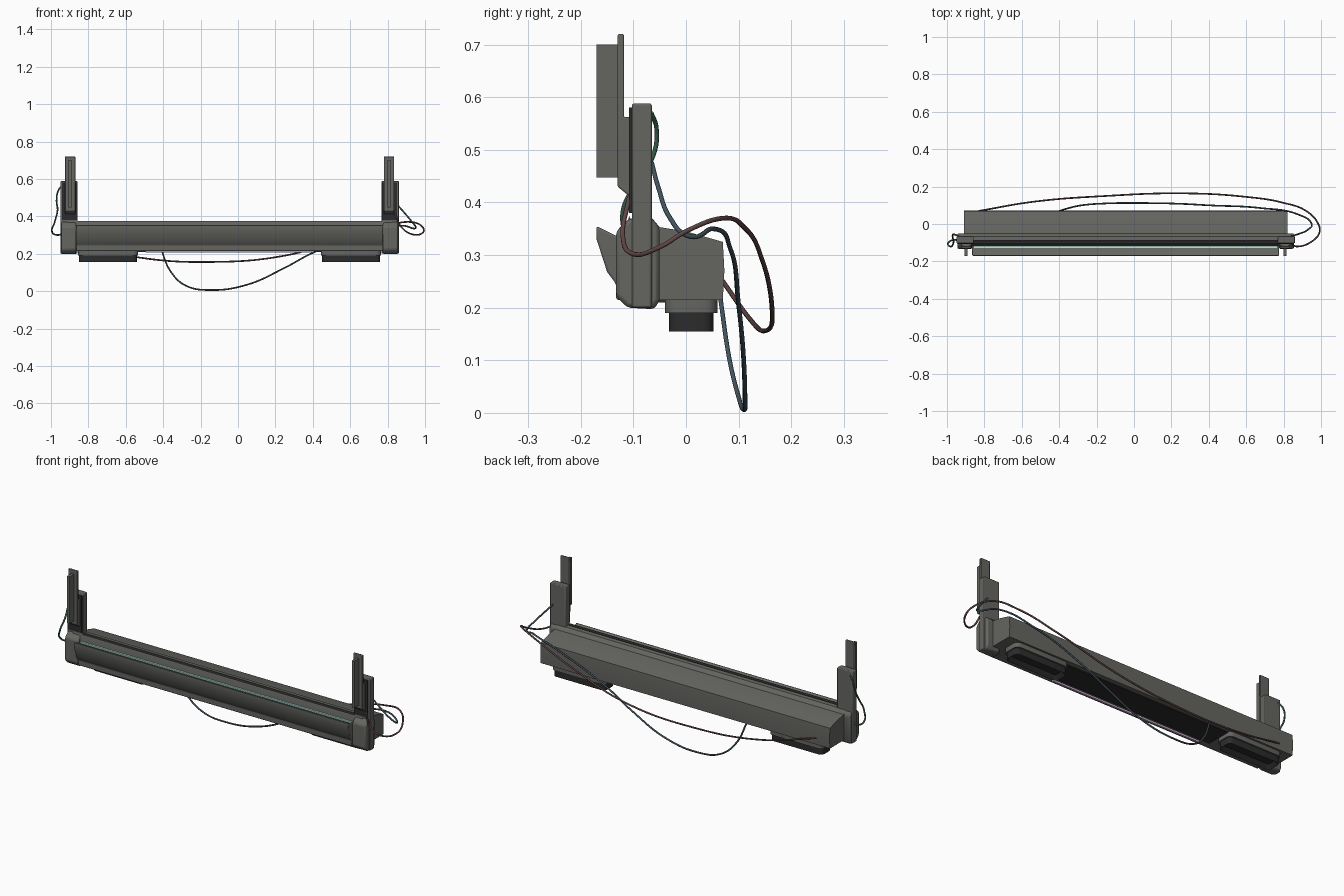
import bpy, bmesh
from mathutils import Vector

cube = bpy.data.objects.get("Cube")
if cube:
    bpy.data.objects.remove(cube, do_unlink=True)

CX = -0.045  # middle of the bar


def material(name, rgb):
    m = bpy.data.materials.new(name)
    m.use_nodes = True
    m.diffuse_color = (*rgb, 1)
    bsdf = next(n for n in m.node_tree.nodes if n.type == 'BSDF_PRINCIPLED')
    bsdf.inputs["Base Color"].default_value = (*rgb, 1)
    return m


GREY = material("warm grey", (0.13, 0.13, 0.12))
BLACK = material("soft black", (0.025, 0.025, 0.025))
CYAN = material("pale cyan", (0.5, 0.8, 0.75))
PINK = material("pale pink", (0.85, 0.6, 0.85))
RED = material("dusty red", (0.12, 0.06, 0.06))
BLUE = material("slate blue", (0.055, 0.085, 0.11))
GREEN = material("muted green", (0.04, 0.11, 0.07))


def finish(bm, name, mat, bevel=0, segments=2):
    bmesh.ops.recalc_face_normals(bm, faces=bm.faces)
    mesh = bpy.data.meshes.new(name)
    bm.to_mesh(mesh)
    bm.free()
    mesh.materials.append(mat)
    ob = bpy.data.objects.new(name, mesh)
    bpy.context.collection.objects.link(ob)
    if bevel:
        mod = ob.modifiers.new("Bevel", 'BEVEL')
        mod.width, mod.segments, mod.limit_method = bevel, segments, 'ANGLE'
    bpy.ops.object.select_all(action='DESELECT')
    ob.select_set(True)
    bpy.context.view_layer.objects.active = ob
    bpy.ops.object.shade_smooth_by_angle()
    return ob


def prism(name, profile, x0, x1, mat, bevel=0):
    """Sweep a (y, z) profile along x."""
    bm = bmesh.new()
    face = bm.faces.new([bm.verts.new((x0, y, z)) for y, z in profile])
    out = bmesh.ops.extrude_face_region(bm, geom=[face])
    verts = [v for v in out["geom"] if isinstance(v, bmesh.types.BMVert)]
    bmesh.ops.translate(bm, verts=verts, vec=(x1 - x0, 0, 0))
    return finish(bm, name, mat, bevel)


def box(name, xs, ys, zs, mat, bevel=0):
    rect = [(ys[0], zs[0]), (ys[1], zs[0]), (ys[1], zs[1]), (ys[0], zs[1])]
    return prism(name, rect, min(xs), max(xs), mat, bevel)


def rounded_pad(name, cx, cy, half_x, half_y, z0, z1, mat, recess=0):
    """Rounded rectangular pad, with an optional hollow underneath."""
    bm = bmesh.new()
    bmesh.ops.create_cube(bm, size=1)
    for v in bm.verts:
        v.co = Vector((cx + v.co.x * 2 * half_x, cy + v.co.y * 2 * half_y,
                       z0 if v.co.z < 0 else z1))
    sides = [e for e in bm.edges if abs(e.verts[0].co.z - e.verts[1].co.z) > 0.001]
    bmesh.ops.bevel(bm, geom=sides, offset=half_y * 0.5, segments=4, profile=0.5,
                    affect='EDGES')
    if recess:
        bm.normal_update()
        floor = [f for f in bm.faces if f.normal.z < -0.9]
        bmesh.ops.inset_region(bm, faces=floor, thickness=0.018)
        bmesh.ops.translate(bm, verts=floor[0].verts, vec=(0, 0, recess))
    return finish(bm, name, mat)


def cable(name, points, mat):
    data = bpy.data.curves.new(name, 'CURVE')
    data.dimensions = '3D'
    data.bevel_depth, data.bevel_resolution = 0.0045, 2
    data.resolution_u, data.use_fill_caps = 10, True
    sp = data.splines.new('BEZIER')
    sp.bezier_points.add(len(points) - 1)
    for bp, p in zip(sp.bezier_points, points):
        bp.co = p
        bp.handle_left_type = bp.handle_right_type = 'AUTO'
    data.materials.append(mat)
    bpy.context.collection.objects.link(bpy.data.objects.new(name, data))


# Rear housing with a narrow black groove along the ridge
body = prism("rear_housing",
             [(-0.118, 0.215), (0.07, 0.215), (0.073, 0.27), (0.07, 0.325),
              (0.0, 0.345), (-0.05, 0.353), (-0.066, 0.372), (-0.088, 0.374),
              (-0.092, 0.36), (-0.104, 0.36), (-0.108, 0.375), (-0.118, 0.335)],
             CX - 0.865, CX + 0.865, GREY)
body.data.materials.append(BLACK)
for f in body.data.polygons:
    if -0.107 < f.center.y < -0.089 and f.center.z > 0.35:
        f.material_index = 1

# Front grille, with a light strip in the gutter behind its lip
prism("front_grille",
      [(-0.133, 0.215), (-0.133, 0.245), (-0.15, 0.268), (-0.17, 0.33),
       (-0.17, 0.355), (-0.13, 0.335), (-0.112, 0.335), (-0.112, 0.215)],
      CX - 0.82, CX + 0.82, GREY, 0.004)
box("upper_light_strip", (CX - 0.81, CX + 0.81), (-0.128, -0.118), (0.334, 0.342), CYAN)
box("lower_light_strip", (CX - 0.45, CX + 0.45), (-0.115, -0.105), (0.207, 0.216), PINK)

# Dark underside panel
box("underside_panel", (CX - 0.49, CX + 0.49), (-0.09, 0.045), (0.21, 0.216), BLACK)

for s, side in ((-1, "right"), (1, "left")):
    def xs(a, b):
        return (CX + s * a, CX + s * b)

    # End cap with chamfered corners
    prism(side + "_end_cap",
          [(-0.133, 0.222), (-0.112, 0.2), (-0.06, 0.197), (-0.05, 0.215),
           (-0.05, 0.352), (-0.064, 0.37), (-0.108, 0.37), (-0.133, 0.345)],
          *sorted(xs(0.82, 0.9)), GREY, 0.008)
    # Upright bracket and its dark front channel
    box(side + "_bracket", xs(0.812, 0.905), (-0.103, -0.065), (0.2, 0.588), GREY, 0.004)
    box(side + "_bracket_channel", xs(0.815, 0.895), (-0.108, -0.1), (0.38, 0.58), BLACK)
    # Sliding arm with a chamfered top and a forward fin
    prism(side + "_arm",
          [(-0.13, 0.43), (-0.108, 0.412), (-0.105, 0.42), (-0.105, 0.562),
           (-0.118, 0.562), (-0.118, 0.72), (-0.13, 0.72)],
          *sorted(xs(0.825, 0.88)), GREY, 0.003)
    box(side + "_arm_fin", xs(0.845, 0.86), (-0.17, -0.128), (0.447, 0.7), GREY)
    # Foot block and hollow rubber pad
    fx = CX + s * 0.65
    rounded_pad(side + "_foot_block", fx, 0.01, 0.16, 0.05, 0.19, 0.22, GREY)
    rounded_pad(side + "_foot_pad", fx, 0.01, 0.155, 0.042, 0.155, 0.192, BLACK, 0.02)

# Loose cables
cable("red_cable",
      [(-0.83, 0.07, 0.25), (-0.53, 0.12, 0.18), (-0.15, 0.15, 0.156),
       (0.25, 0.164, 0.19), (0.6, 0.145, 0.29), (0.8, 0.113, 0.35),
       (0.92, 0.07, 0.37), (0.985, 0.0, 0.345), (0.99, -0.05, 0.315),
       (0.94, -0.1, 0.302), (0.88, -0.12, 0.335), (0.84, -0.108, 0.41)], RED)
cable("blue_cable",
      [(-0.41, 0.065, 0.22), (-0.36, 0.082, 0.105), (-0.28, 0.1, 0.03),
       (-0.15, 0.11, 0.006), (0.05, 0.112, 0.035), (0.25, 0.108, 0.125),
       (0.4, 0.1, 0.205), (0.68, 0.085, 0.31), (0.88, 0.05, 0.35),
       (0.95, 0.0, 0.338), (0.93, -0.03, 0.37), (0.88, -0.053, 0.43),
       (0.84, -0.065, 0.475)], BLUE)
cable("green_cable",
      [(-0.935, -0.066, 0.57), (-0.96, -0.056, 0.54), (-0.97, -0.062, 0.49),
       (-0.965, -0.1, 0.43), (-0.98, -0.121, 0.37), (-0.993, -0.1, 0.315),
       (-0.965, -0.085, 0.3), (-0.935, -0.09, 0.31)], GREEN)
